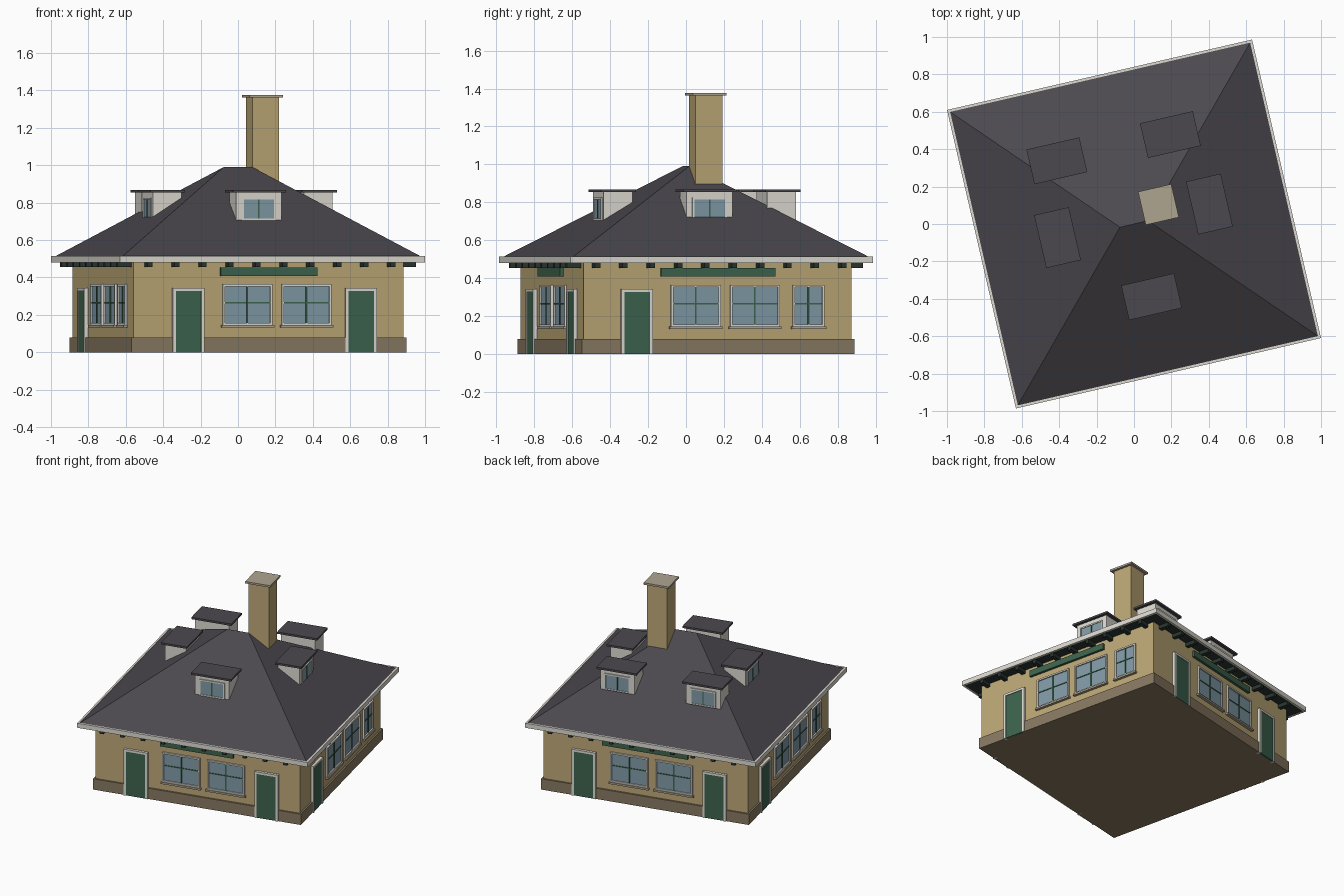
import bpy, bmesh, math
from mathutils import Matrix, Vector

if "Cube" in bpy.data.objects:
    bpy.data.objects.remove(bpy.data.objects["Cube"])

ROT = Matrix.Rotation(math.radians(13), 4, 'Z')   # whole building is turned on its plot
I = Matrix.Identity(4)
parts = {}


def mat(name, r, g, b):
    m = bpy.data.materials.new(name)
    m.diffuse_color = (r ** 2.2, g ** 2.2, b ** 2.2, 1)
    m.use_nodes = True
    m.node_tree.nodes["Principled BSDF"].inputs["Base Color"].default_value = m.diffuse_color
    return m


WALL = mat("brick", .73, .65, .46)
BASE = mat("plinth", .53, .47, .38)
ROOF = mat("slate", .30, .29, .31)
WHITE = mat("white_paint", .86, .85, .81)
GREEN = mat("green_paint", .25, .39, .31)
DARK = mat("dark_timber", .18, .22, .20)
GLASS = mat("glass", .50, .60, .65)
STONE = mat("stone", .68, .64, .56)


def part(name, m):
    if name not in parts:
        parts[name] = (bmesh.new(), m)
    return parts[name][0]


def box(name, m, M, x, y, z):
    bm = part(name, m)
    mid = Vector([(a + b) / 2 for a, b in (x, y, z)])
    size = [b - a for a, b in (x, y, z)] + [1]
    bmesh.ops.create_cube(bm, size=1, matrix=ROT @ M @ Matrix.Translation(mid) @ Matrix.Diagonal(size))


def side(k):
    return Matrix.Rotation(k * math.pi / 2, 4, 'Z')


SIDES = ["front", "right", "back", "left"]
WX, WY = .742, .725        # wall half sizes
EX, EY = .837, .819        # eave half sizes

# Walls and plinth
box("plinth", BASE, I, (-WX - .012, WX + .012), (-WY - .012, WY + .012), (0, .08))
box("walls", WALL, I, (-WX, WX), (-WY, WY), (.07, .485))

# Hipped roof with a short ridge
bm = part("hipped_roof", ROOF)
rx, ry, zb, zt = EX - .012, EY - .012, .509, .991
pts = [(-rx, -ry, zb), (rx, -ry, zb), (rx, ry, zb), (-rx, ry, zb), (-.077, 0, zt), (.077, 0, zt)]
v = [bm.verts.new(ROT @ Vector(p)) for p in pts]
for f in [(0, 1, 5, 4), (1, 2, 5), (2, 3, 4, 5), (3, 0, 4), (3, 2, 1, 0)]:
    bm.faces.new([v[i] for i in f])

# Eaves: soffit and fascia ring
box("soffit", DARK, I, (-EX + .01, EX - .01), (-EY + .01, EY - .01), (.482, .507))
for s in (-1, 1):
    a, b = sorted((s * EY, s * (EY - .014)))
    box("fascia", WHITE, I, (-EX, EX), (a, b), (.48, .514))
    a, b = sorted((s * EX, s * (EX - .014)))
    box("fascia", WHITE, I, (a, b), (-EY + .014, EY - .014), (.48, .514))


# Wall openings, in the frame of one side (d = distance of the wall)
def frame(name, M, u, w, z0, z1, t, d, out, bottom=True):
    y = (-d - out, -d + .01)
    for s in (-1, 1):
        a, b = sorted((u + s * w / 2, u + s * (w / 2 - t)))
        box(name, WHITE, M, (a, b), y, (z0, z1))
    box(name, WHITE, M, (u - w / 2 + t, u + w / 2 - t), y, (z1 - t, z1))
    if bottom:
        box(name, WHITE, M, (u - w / 2 + t, u + w / 2 - t), y, (z0, z0 + t))


def window(k, u, w, d):
    n, M = SIDES[k], side(k)
    z0, z1 = .145, .364
    frame(n + "_window_frames", M, u, w, z0, z1, .011, d, .012)
    box(n + "_window_sills", STONE, M, (u - w / 2 - .008, u + w / 2 + .008), (-d - .02, -d), (.132, .145))
    box(n + "_window_glass", GLASS, M, (u - w / 2 + .01, u + w / 2 - .01), (-d - .003, -d), (z0 + .01, z1 - .01))
    box(n + "_glazing_bars", GREEN, M, (u - .004, u + .004), (-d - .008, -d), (z0 + .011, z1 - .011))
    box(n + "_glazing_bars", GREEN, M, (u - w / 2 + .011, u + w / 2 - .011), (-d - .007, -d), (.262, .269))


def door(k, u, d):
    n, M = SIDES[k], side(k)
    frame(n + "_door_frames", M, u, .172, 0, .343, .016, d, .02, False)
    box(n + "_doors", GREEN, M, (u - .071, u + .071), (-d - .015, -d), (0, .328))


for k, n in enumerate(SIDES):
    M = side(k)
    if k % 2 == 0:
        d, e = WY, EY
        for u in (-.443, .505):
            door(k, u, d)
        for u in (-.117, .207):
            window(k, u, .272, d)
    else:
        d, e = WX, EX
        door(k, -.44, d)
        for u, w in ((-.12, .268), (.2, .268), (.49, .17)):
            window(k, u, w, d)
    # Blank name boards
    if k < 3:
        w = (.265, .31, .31)[k]
        box(n + "_name_board", GREEN, M, (-w, w), (-d - .018, -d), (.409, .453))
    # Rafter tails under the eave
    for i in range(10):
        u = -.667 + i * .148
        box(n + "_rafter_tails", DARK, M, (u - .014, u + .014), (-e + .018, -d + .01), (.455, .484))

# Dormers: side, offset along the side, distance of the face
for k, u, d in ((0, .004, .475), (1, .013, .492), (2, .326, .497), (2, -.297, .497), (3, -.021, .49)):
    n, M = SIDES[k], side(k)
    box(n + "_dormer_body", WHITE, M, (u - .124, u + .124), (-d, -d + .155), (.703, .857))
    box(n + "_dormer_roof", ROOF, M, (u - .145, u + .145), (-d - .02, -d + .17), (.855, .869))
    frame(n + "_dormer_frame", M, u, .186, .705, .826, .01, d, .007)
    box(n + "_dormer_glass", GLASS, M, (u - .084, u + .084), (-d - .003, -d), (.714, .817))
    box(n + "_dormer_bar", GREEN, M, (u - .004, u + .004), (-d - .006, -d), (.714, .817))

# Chimney
cx, cy = .151, .072
box("chimney", WALL, I, (cx - .073, cx + .073), (cy - .073, cy + .073), (.8, 1.366))
box("chimney_cap", STONE, I, (cx - .091, cx + .091), (cy - .091, cy + .091), (1.363, 1.377))

# Turn every collected part into an object
for name, (bm, m) in parts.items():
    bmesh.ops.recalc_face_normals(bm, faces=bm.faces)
    me = bpy.data.meshes.new(name)
    bm.to_mesh(me)
    bm.free()
    me.materials.append(m)
    bpy.context.collection.objects.link(bpy.data.objects.new(name, me))
